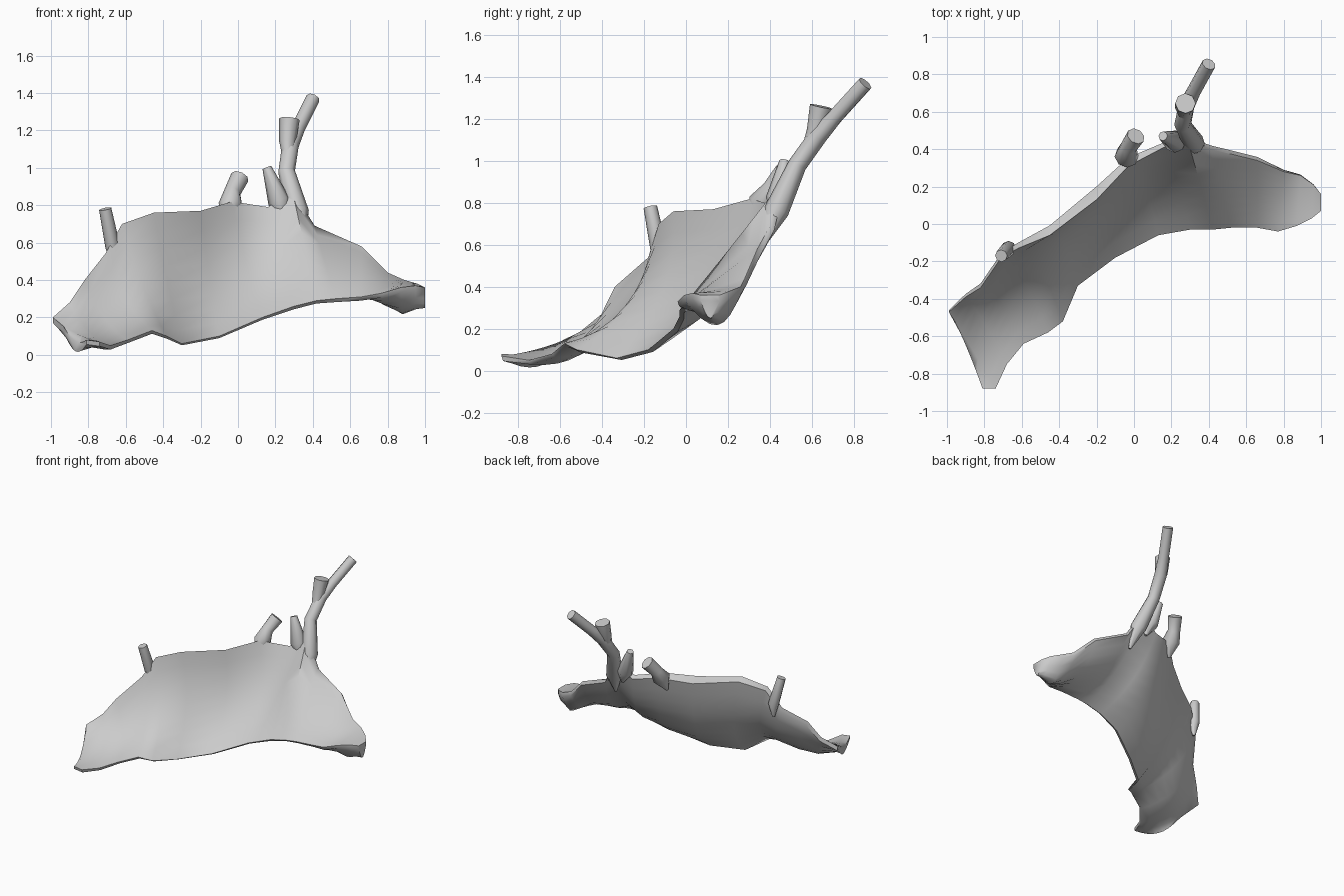
import bpy, bmesh, math
from mathutils import Vector

cube = bpy.data.objects.get("Cube")
if cube:
    bpy.data.objects.remove(cube, do_unlink=True)

grey = bpy.data.materials.new("plain grey")
grey.use_nodes = True
colour = (0.6, 0.6, 0.6, 1)
grey.diffuse_color = colour
grey.node_tree.nodes["Principled BSDF"].inputs["Base Color"].default_value = colour


def loft(name, rings, angle):
    """Skin closed rings of points and cap both ends."""
    bm = bmesh.new()
    loops = [[bm.verts.new(p) for p in ring] for ring in rings]
    count = len(loops[0])
    for a, b in zip(loops, loops[1:]):
        for i in range(count):
            j = (i + 1) % count
            bm.faces.new((a[i], a[j], b[j], b[i]))
    bm.faces.new(loops[0])
    bm.faces.new(loops[-1])
    bmesh.ops.recalc_face_normals(bm, faces=bm.faces)
    mesh = bpy.data.meshes.new(name)
    bm.to_mesh(mesh)
    bm.free()
    mesh.materials.append(grey)
    obj = bpy.data.objects.new(name, mesh)
    bpy.context.collection.objects.link(obj)
    bpy.ops.object.select_all(action='DESELECT')
    obj.select_set(True)
    bpy.context.view_layer.objects.active = obj
    bpy.ops.object.shade_smooth_by_angle(angle=math.radians(angle))


def ramp(value, start, end):
    """Rise from 0 at start to 1 at end."""
    return min(1, max(0, (value - start) / (end - start)))


def bump(value, centre, width):
    return math.exp(-((value - centre) / width) ** 2)


def shell_ring(low, high, steps=8):
    """Crescent section between the lower and upper rim."""
    low, high = Vector(low), Vector(high)
    chord = high - low
    out = Vector((0, chord.z, -chord.y)).normalized()
    x = high.x
    # Hollow middle, thick rolled rim, solid bulb at the left end
    sag = 0.09 * ramp(x, -1.05, -0.8) * ramp(x, 0.3, 0.05)
    thick = 0.055 + 0.045 * ramp(x, 0.1, 0.3) + 0.065 * bump(x, 0.89, 0.08)
    rim = 0.03 + 0.05 * bump(x, -0.25, 0.25)
    inner, outer = [], []
    for i in range(steps + 1):
        u = i / steps
        p = low.lerp(high, u) + out * sag * 4 * u * (1 - u)
        edge = 0.025 * (1 - u) + rim * u
        inner.append(p)
        outer.append(p + out * (edge + (thick - edge) * math.sin(math.pi * u)))
    return inner + outer[::-1]


def branch(name, path, sides=8):
    """Tapered tube through (x, y, z, radius) points."""
    points = [Vector(p[:3]) for p in path]
    rings = []
    for i, p in enumerate(points):
        along = points[min(i + 1, len(points) - 1)] - points[max(i - 1, 0)]
        side = along.cross(Vector((0, 1, 0))).normalized()
        up = side.cross(along).normalized()
        turns = [math.tau * k / sides for k in range(sides)]
        rings.append([p + (side * math.cos(t) + up * math.sin(t)) * path[i][3]
                      for t in turns])
    loft(name, rings, 50)


# Curved shell: matching points on the lower and upper rim
stations = [
    ((-.81, -.88, .08), (-.93, -.58, .15)),
    ((-.74, -.88, .07), (-.99, -.47, .2)),
    ((-.68, -.75, .05), (-.9, -.39, .28)),
    ((-.59, -.64, .08), (-.82, -.34, .4)),
    ((-.46, -.58, .13), (-.71, -.18, .54)),
    ((-.38, -.52, .1), (-.62, -.13, .7)),
    ((-.3, -.33, .06), (-.45, -.06, .76)),
    ((-.1, -.18, .1), (-.2, .13, .77)),
    ((.13, -.06, .2), (-.03, .31, .82)),
    ((.3, -.03, .26), (.16, .41, .79)),
    ((.42, -.03, .29), (.29, .44, .88)),
    ((.52, -.02, .3), (.41, .4, .69)),
    ((.66, -.02, .31), (.66, .34, .58)),
    ((.77, -.04, .33), (.8, .28, .44)),
    ((.87, -.01, .36), (.89, .26, .4)),
    ((.95, .03, .37), (.96, .21, .38)),
    ((1, .07, .36), (1, .16, .36)),
]
loft("curved_shell", [shell_ring(low, high) for low, high in stations], 60)

# Branches growing out of the upper rim
branch("tall_branch", [(.35, .37, .6, .01), (.32, .43, .76, .06),
                       (.26, .53, .98, .045), (.28, .63, 1.12, .045),
                       (.32, .71, 1.21, .038), (.4, .855, 1.37, .038)])
branch("tall_branch_stub", [(.27, .58, 1.05, .03), (.265, .62, 1.14, .045),
                            (.275, .645, 1.26, .055)])
branch("lower_stub", [(.25, .43, .72, .01), (.22, .44, .82, .06),
                      (.155, .47, 1, .025)])
branch("middle_stub", [(-.06, .32, .7, .01), (-.04, .36, .8, .065),
                       (-.03, .41, .87, .045), (.01, .47, .95, .05)])
branch("right_stub", [(-.67, -.13, .48, .01), (-.67, -.13, .58, .04),
                      (-.71, -.17, .78, .033)])
